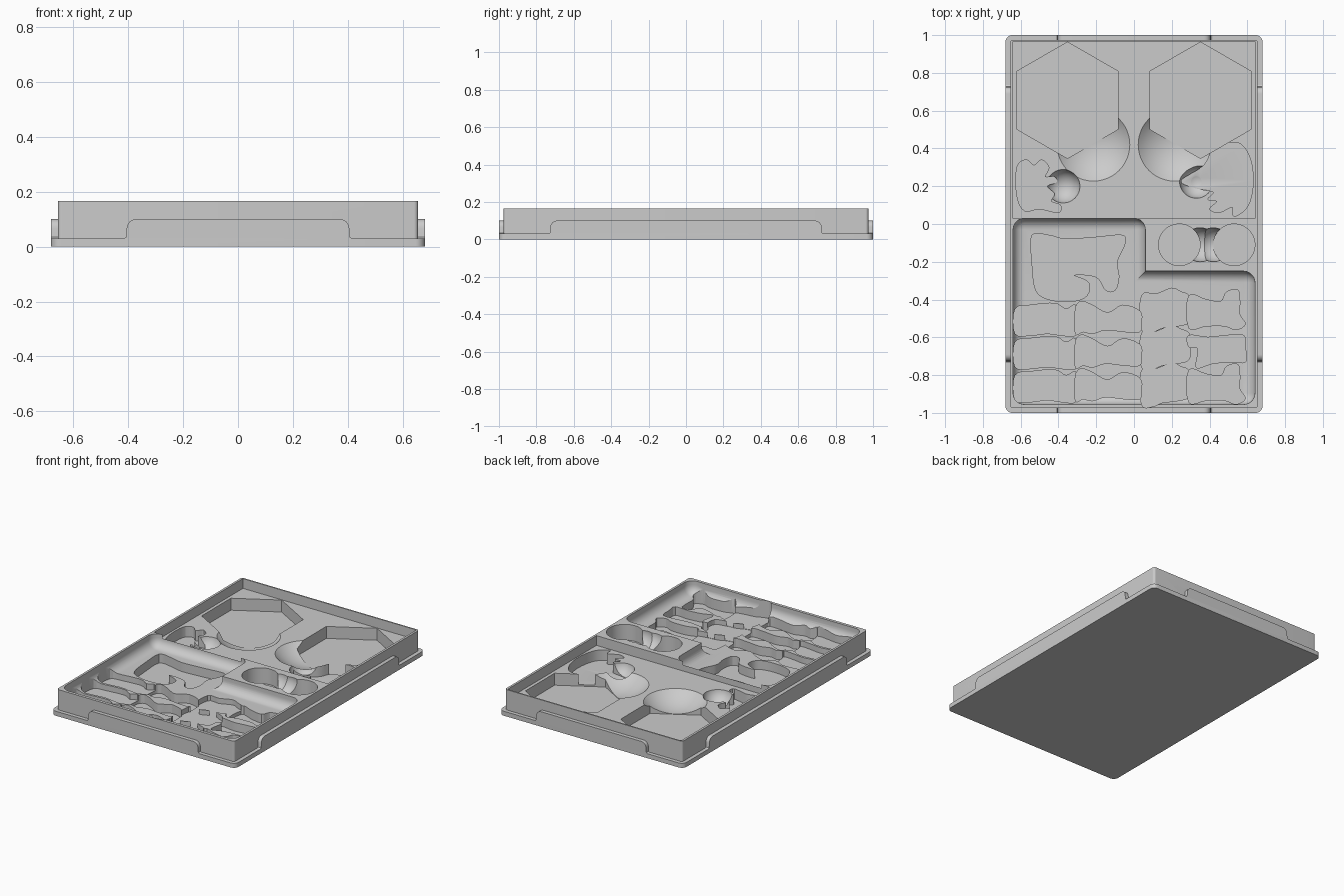
import bpy, bmesh, math
from mathutils import Vector

old = bpy.data.objects.get("Cube")
if old:
    bpy.data.objects.remove(old, do_unlink=True)

RIM, REAR_FLOOR, FRONT_FLOOR, POCKET = 0.165, 0.1, 0.08, 0.02
OPEN = 0.3  # cutters run out above the rim

grey = bpy.data.materials.new("plain grey")
grey.use_nodes = True
grey.diffuse_color = (0.6, 0.6, 0.6, 1)
grey.node_tree.nodes["Principled BSDF"].inputs["Base Color"].default_value = grey.diffuse_color


def make(name, bm):
    bmesh.ops.recalc_face_normals(bm, faces=bm.faces)
    mesh = bpy.data.meshes.new(name)
    bm.to_mesh(mesh)
    bm.free()
    obj = bpy.data.objects.new(name, mesh)
    bpy.context.collection.objects.link(obj)
    mesh.materials.append(grey)
    return obj


def prism(name, outline, low, high):
    bm = bmesh.new()
    face = bm.faces.new([bm.verts.new((x, y, low)) for x, y in outline])
    top = bmesh.ops.extrude_face_region(bm, geom=[face])["geom"]
    moved = [v for v in top if isinstance(v, bmesh.types.BMVert)]
    bmesh.ops.translate(bm, verts=moved, vec=(0, 0, high - low))
    return make(name, bm)


def ring(x, y, r, n, turn=0.0):
    return [(x + r * math.cos(turn + math.tau * i / n),
             y + r * math.sin(turn + math.tau * i / n)) for i in range(n)]


def rounded(hx, hy, r, steps=8):
    pts = []
    for k, (sx, sy) in enumerate([(1, 1), (-1, 1), (-1, -1), (1, -1)]):
        for i in range(steps + 1):
            a = math.pi / 2 * (k + i / steps)
            pts.append((sx * (hx - r) + r * math.cos(a), sy * (hy - r) + r * math.sin(a)))
    return pts


def smooth_outline(points, steps=4):
    """Closed spline through points given in hundredths."""
    p = [Vector(q) / 100 for q in points]
    out, n = [], len(p)
    for i in range(n):
        a, b, c, d = p[i - 1], p[i], p[(i + 1) % n], p[(i + 2) % n]
        for s in range(steps):
            t = s / steps
            v = b + (c - a) * t / 2 + (a - b * 2.5 + c * 2 - d / 2) * t ** 2 \
                + (b * 1.5 - a / 2 - c * 1.5 + d / 2) * t ** 3
            out.append((v.x, v.y))
    return out


def ball(x, y, z, r):
    bm = bmesh.new()
    bmesh.ops.create_uvsphere(bm, u_segments=48, v_segments=32, radius=r)
    bmesh.ops.translate(bm, verts=bm.verts, vec=(x, y, z))
    return make("ball_cutter", bm)


def soft_box(x0, x1, y0, y1, low, r):
    obj = prism("basin_cutter", [(x0, y0), (x1, y0), (x1, y1), (x0, y1)], low, OPEN)
    bm = bmesh.new()
    bm.from_mesh(obj.data)
    edges = [e for e in bm.edges if min(v.co.z for v in e.verts) < low + 0.01]
    bmesh.ops.bevel(bm, geom=edges, offset=r, segments=8, profile=0.5, affect='EDGES')
    bm.to_mesh(obj.data)
    bm.free()
    return obj


def combine(target, other, operation):
    # the exact solver steps in only where the first one leaves the mesh unchanged
    before = len(target.data.vertices)
    for solver in ('MANIFOLD', 'EXACT'):
        mod = target.modifiers.new("shape", 'BOOLEAN')
        mod.operation, mod.solver, mod.object = operation, solver, other
        graph = bpy.context.evaluated_depsgraph_get()
        result = bpy.data.meshes.new_from_object(target.evaluated_get(graph))
        target.modifiers.remove(mod)
        if len(result.vertices) not in (0, before):
            target.data = result
            break
    bpy.data.objects.remove(other, do_unlink=True)


def cut(target, other):
    combine(target, other, 'DIFFERENCE')


# Main block on its base flange
tray = prism("tray", rounded(0.655, 0.975, 0.015), 0.01, RIM)
combine(tray, prism("flange", rounded(0.68, 1.0, 0.035), 0, 0.03), 'UNION')


# Grip tabs on all four sides, with flared feet and rounded shoulders
def tab_profile(half):
    r = 0.035
    right = [(half + 0.01, 0.015), (half + 0.01, 0.03), (half + 0.002, 0.034)]
    right += [(half - r + r * math.cos(a), 0.1 - r + r * math.sin(a))
              for a in (math.pi / 2 * i / 6 for i in range(7))]
    return right + [(-u, z) for u, z in reversed(right)]


for name, half, inner, outer, turn in (("front_tab", 0.405, 0.968, 1.0, 0),
                                       ("left_tab", 0.725, 0.648, 0.68, 1),
                                       ("back_tab", 0.405, 0.968, 1.0, 2),
                                       ("right_tab", 0.725, 0.648, 0.68, 3)):
    tab = prism(name, tab_profile(half), inner, outer)
    a = turn * math.pi / 2
    for v in tab.data.vertices:
        u, z, d = v.co
        v.co = (u * math.cos(a) + d * math.sin(a), u * math.sin(a) - d * math.cos(a), z)
    tab.data.flip_normals()  # swapping the axes mirrored the faces
    combine(tray, tab, 'UNION')

# Rear recess with hexagon, ball and figure pockets
cut(tray, prism("recess", [(-0.64, 0.03), (0.64, 0.03), (0.64, 0.966), (-0.64, 0.966)],
                REAR_FLOOR, OPEN))
for side in (-1, 1):
    cut(tray, prism("hexagon", ring(side * 0.352, 0.655, 0.308, 6, math.pi / 6), POCKET, OPEN))
    cut(tray, ball(side * 0.215, 0.42, 0.3, 0.278))
cut(tray, ball(-0.375, 0.2, 0.115, 0.09))
cut(tray, ball(0.33, 0.225, 0.115, 0.09))

rear_left = [(-62, 30), (-57, 34), (-53, 31), (-49, 34), (-45, 30), (-47, 25), (-42, 25),
             (-41, 22), (-46, 20), (-42, 16), (-44, 12), (-39, 10), (-40, 6), (-50, 8),
             (-58, 7), (-62, 15)]
rear_right = [(50, 43), (57, 42), (62, 33), (63, 20), (60, 9), (53, 4), (52, 9), (45, 6),
              (40, 8), (44, 12), (39, 13), (42, 17), (32, 19), (25, 23), (37, 31), (42, 40)]
for outline in (rear_left, rear_right):
    cut(tray, prism("figure", smooth_outline(outline), POCKET + 0.01, OPEN))

# L-shaped front basin with coved walls
cut(tray, soft_box(-0.64, 0.06, -0.955, 0.03, FRONT_FLOOR, 0.06))
cut(tray, soft_box(-0.3, 0.64, -0.9551, -0.25, FRONT_FLOOR + 0.0001, 0.06))

# Large front figure pocket
bust = [(-54, -6), (-45, -6), (-36, -8), (-20, -7), (-6, -6), (-5, -11), (-9, -20), (-8, -28),
        (-10, -35), (-15, -35), (-20, -28), (-32, -27), (-24, -31), (-25, -38), (-33, -41),
        (-45, -40), (-52, -35), (-54, -20)]
cut(tray, prism("bust", smooth_outline(bust), POCKET, OPEN))

# Small figure pockets in rows: outline, rows, row pitch, floor
bone = [(29, -38), (38, -40), (46, -41), (49, -36), (55, -35), (56, -41), (56, -48), (59, -53),
        (54, -56), (48, -54), (38, -54), (29, -55)]
block = [(29, -59), (39, -60), (49, -59), (58, -59), (59, -66), (59, -73), (50, -73), (41, -74),
         (33, -76), (34, -66), (29, -65)]
columns = [
    ([(-63, -45), (-55, -43), (-42, -42), (-36, -45), (-31, -43), (-30, -52), (-31, -59),
      (-38, -59), (-46, -58), (-55, -59), (-63, -58)], (0, 1, 2), 0.176, POCKET + 0.02),
    ([(-31, -45), (-28, -41), (-22, -43), (-14, -47), (-6, -43), (3, -46), (4, -52), (3, -57),
      (-5, -57), (-15, -56), (-22, -58), (-27, -57), (-31, -58)], (0, 1, 2), 0.178, POCKET),
    ([(4, -38), (12, -37), (20, -34), (25, -36), (29, -38), (30, -45), (29, -52), (23, -54),
      (15, -55), (10, -57), (4, -56)], (0, 1, 2), 0.198, POCKET + 0.025),
    (bone, (0, 2), 0.197, POCKET + 0.001),
    (block, (0,), 0, POCKET + 0.003),
]
for outline, rows, pitch, floor in columns:
    for row in rows:
        pts = [(x, y - row * pitch) for x, y in smooth_outline(outline)]
        cut(tray, prism("small_figure", pts, floor + row * 0.002, OPEN))

# Twin round wells joined by a double scoop
for x in (0.24, 0.53):
    cut(tray, prism("well", ring(x, -0.11, 0.11, 48), 0.06, OPEN))
for x, z in ((0.35, RIM), (0.42, RIM - 0.01)):
    cut(tray, ball(x, -0.11, z, 0.09))

bpy.ops.object.select_all(action='DESELECT')
tray.select_set(True)
bpy.context.view_layer.objects.active = tray
bpy.ops.object.shade_smooth_by_angle(angle=math.radians(20))
